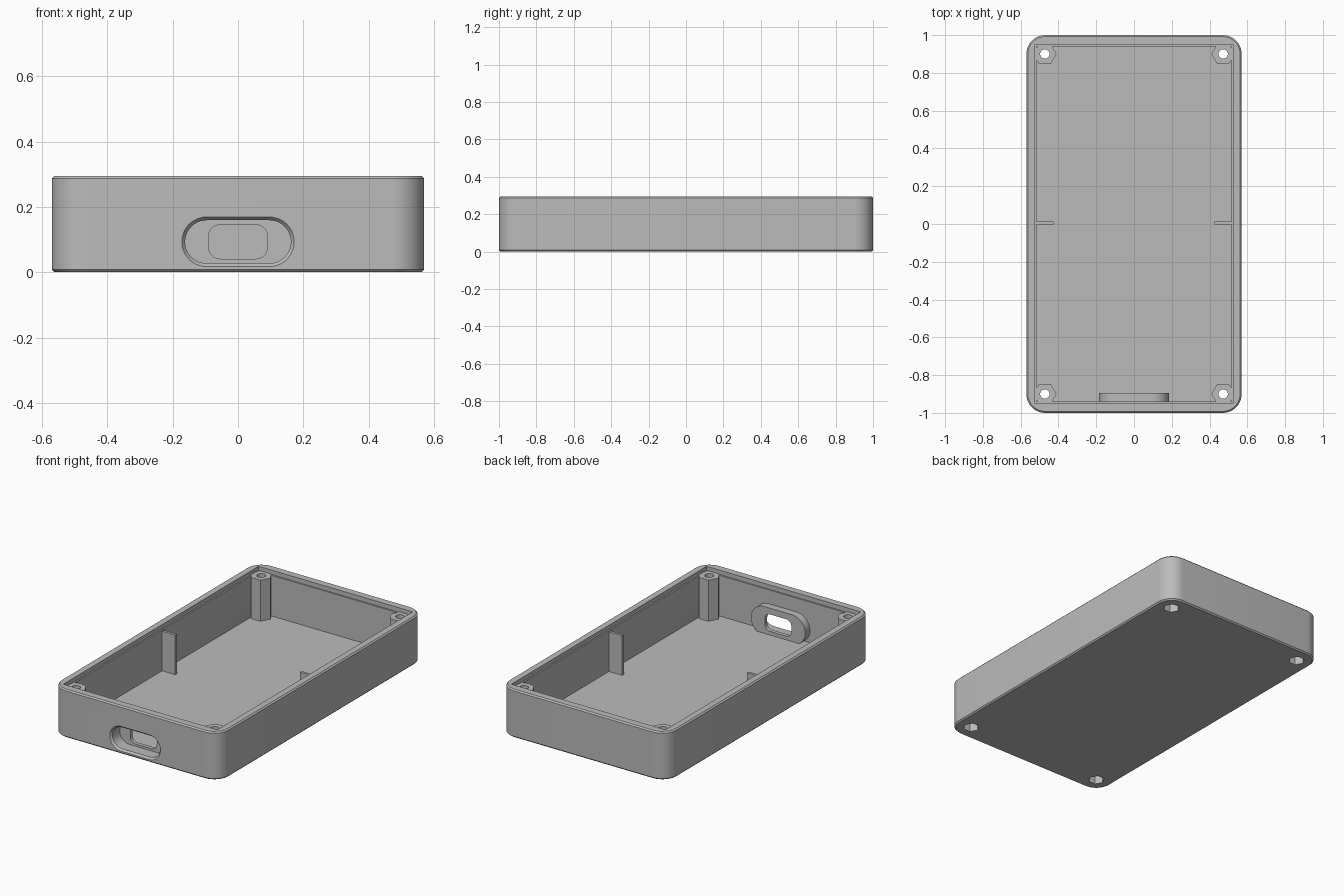
import bpy, bmesh
from math import cos, sin, pi, radians

if "Cube" in bpy.data.objects:
    bpy.data.objects.remove(bpy.data.objects["Cube"])

grey = bpy.data.materials.new("plain grey")
grey.use_nodes = True
colour = (0.5, 0.5, 0.5, 1)
grey.diffuse_color = colour
grey.node_tree.nodes["Principled BSDF"].inputs["Base Color"].default_value = colour


def rounded(w, h, r, n=10, cy=0.0):
    """Rounded rectangle outline from half sizes and corner radius."""
    pts = []
    for k, (sx, sy) in enumerate([(1, 1), (-1, 1), (-1, -1), (1, -1)]):
        for i in range(n + 1):
            a = (k + i / n) * pi / 2
            pts.append((sx * (w - r) + r * cos(a), cy + sy * (h - r) + r * sin(a)))
    return pts


def ngon(r, n, cx, cy):
    return [(cx + r * cos(2 * pi * i / n), cy + r * sin(2 * pi * i / n)) for i in range(n)]


def rect(w, h, cx=0.0, cy=0.0):
    return [(cx - w, cy - h), (cx + w, cy - h), (cx + w, cy + h), (cx - w, cy + h)]


def loft(name, sections, along="z"):
    """Solid through matching outlines placed at given positions on an axis."""
    bm = bmesh.new()
    rings = []
    for pts, t in sections:
        rings.append([bm.verts.new((u, v, t) if along == "z" else (u, t, v)) for u, v in pts])
    n = len(rings[0])
    for a, b in zip(rings, rings[1:]):
        for i in range(n):
            j = (i + 1) % n
            bm.faces.new((a[i], a[j], b[j], b[i]))
    bm.faces.new(rings[0])
    bm.faces.new(rings[-1])
    bmesh.ops.remove_doubles(bm, verts=bm.verts, dist=1e-5)
    bmesh.ops.recalc_face_normals(bm, faces=bm.faces)
    mesh = bpy.data.meshes.new(name)
    bm.to_mesh(mesh)
    bm.free()
    mesh.materials.append(grey)
    obj = bpy.data.objects.new(name, mesh)
    bpy.context.collection.objects.link(obj)
    return obj


def activate(obj):
    bpy.ops.object.select_all(action="DESELECT")
    obj.select_set(True)
    bpy.context.view_layer.objects.active = obj


def cut(obj, cutters):
    activate(obj)
    for c in cutters:
        mod = obj.modifiers.new("cut", "BOOLEAN")
        mod.operation, mod.solver, mod.object = "DIFFERENCE", "EXACT", c
        bpy.ops.object.modifier_apply(modifier=mod.name)


# Main dimensions
W, L, H, FLOOR, LEDGE, EDGE = 0.57, 1.0, 0.295, 0.018, 0.268, 0.008
PORT_Z = 0.093
parts = []

# Case shell with softened top and bottom edges
full = rounded(W, L, 0.1)
inset = rounded(W - EDGE, L - EDGE, 0.1 - EDGE)
case = loft("case_shell", [(inset, 0), (full, EDGE), (full, H - EDGE), (inset, H)])
parts.append(case)
cavity = loft("cavity_cutter", [(rect(0.515, 0.94), FLOOR), (rect(0.515, 0.94), 0.4)])
lid_seat = loft("lid_seat_cutter", [(rect(0.524, 0.949), LEDGE), (rect(0.524, 0.949), 0.4)])
cut(case, [cavity, lid_seat])

# Port boss on the inside of the front wall
boss_outline = rounded(0.185, 0.09, 0.09, cy=PORT_Z)
boss = loft("port_boss", [(boss_outline, -0.96), (boss_outline, -0.895)], "y")
parts.append(boss)

# Port recess with flared mouth, and the opening through it
mouth = rounded(0.172, 0.076, 0.076, cy=PORT_Z)
throat = rounded(0.162, 0.066, 0.066, cy=PORT_Z)
recess = loft("recess_cutter", [(mouth, -1.05), (mouth, -1.0), (throat, -0.988), (throat, -0.918)], "y")
slot = rounded(0.09, 0.052, 0.035, cy=PORT_Z)
opening = loft("opening_cutter", [(slot, -1.05), (slot, -0.85)], "y")
for part in (case, boss):
    cut(part, [recess, opening])
helpers = [cavity, lid_seat, recess, opening]

# Corner screw posts, each with a screw hole and a nut pocket underneath
for side, sx in (("left", 1), ("right", -1)):
    for end, sy in (("front", -1), ("back", 1)):
        x, y = sx * 0.472, sy * 0.9
        hexagon = ngon(0.062, 6, x, y)
        post = loft(f"screw_post_{end}_{side}", [(hexagon, 0.005), (hexagon, 0.271)])
        pocket = loft("nut_cutter", [(ngon(0.047, 6, x, y), t) for t in (-0.1, 0.08)])
        hole = loft("screw_cutter", [(ngon(0.025, 24, x, y), t) for t in (-0.1, 0.4)])
        cut(post, [pocket, hole])
        cut(case, [pocket])
        helpers += [pocket, hole]
        parts.append(post)

    # Thin support rib at the middle of the long wall
    rib = rect(0.055, 0.008, sx * 0.48, 0.005)
    parts.append(loft(f"support_rib_{side}", [(rib, 0.01), (rib, 0.262)]))

for h in helpers:
    bpy.data.objects.remove(h)

# Smooth the curves, keep the edges crisp
for p in parts:
    activate(p)
    bpy.ops.object.shade_smooth_by_angle(angle=radians(30))
